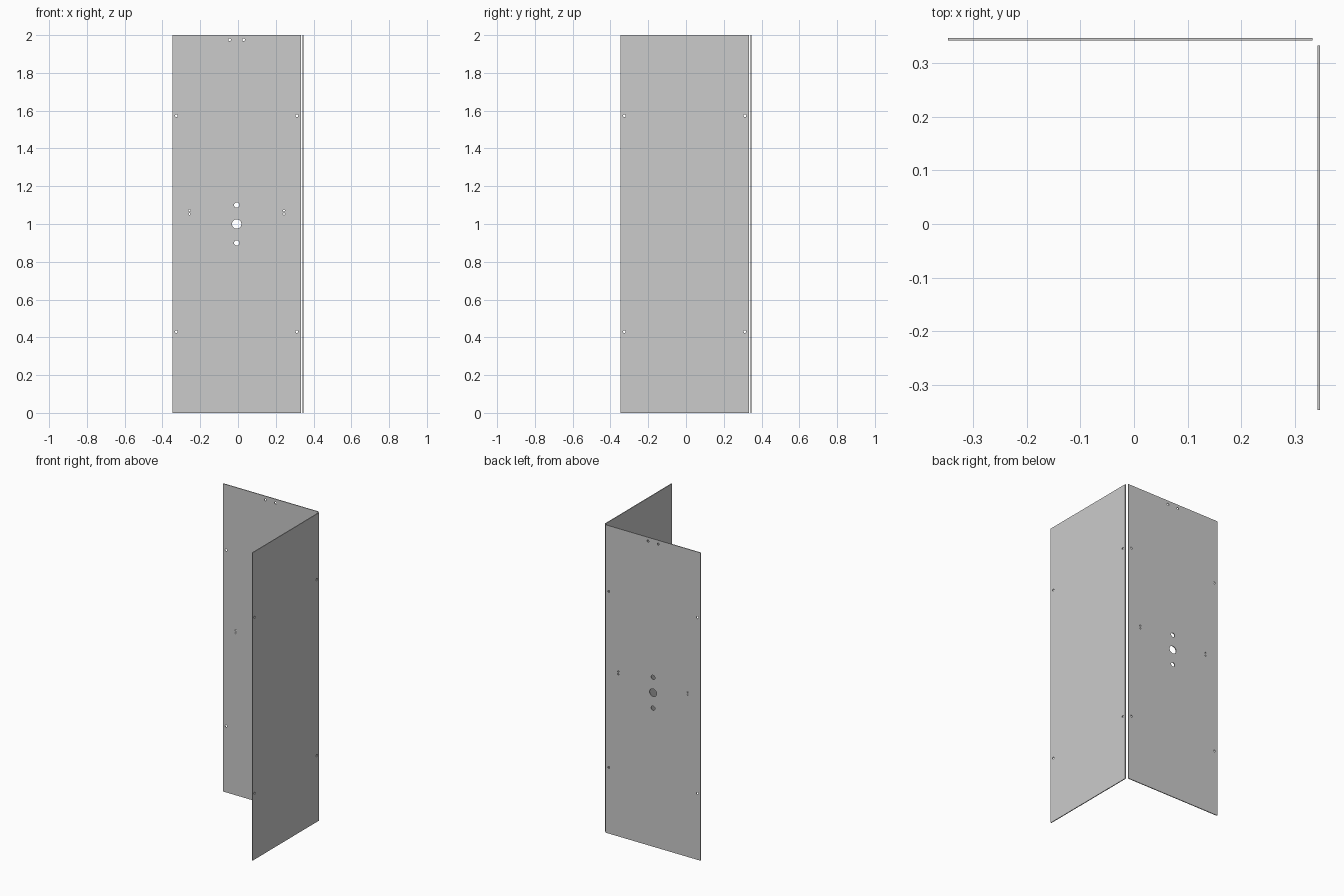
import bpy, bmesh
from math import pi, cos, sin

if "Cube" in bpy.data.objects:
    bpy.data.objects.remove(bpy.data.objects["Cube"])

HALF = 0.348      # half of the overall footprint
WIDTH = 0.682     # panel width
HEIGHT = 2.0
THICK = 0.0054
MID = -HALF + WIDTH / 2   # panel centre line


def circle(u, v, r, n=32):
    return [(u + r * cos(2 * pi * i / n), v + r * sin(2 * pi * i / n)) for i in range(n)]


def panel(name, holes, location, rotation):
    """Flat sheet with round through-holes, drawn as a filled 2D curve."""
    cu = bpy.data.curves.new(name + "_outline", 'CURVE')
    cu.dimensions = '2D'
    cu.fill_mode = 'BOTH'
    cu.extrude = THICK / 2
    u0, u1 = -HALF, -HALF + WIDTH
    loops = [[(u0, 0), (u1, 0), (u1, HEIGHT), (u0, HEIGHT)]] + [circle(*h) for h in holes]
    for pts in loops:
        s = cu.splines.new('POLY')
        s.points.add(len(pts) - 1)
        for p, (u, v) in zip(s.points, pts):
            p.co = (u, v, 0, 1)
        s.use_cyclic_u = True
    tmp = bpy.data.objects.new(name + "_outline", cu)
    bpy.context.collection.objects.link(tmp)
    deps = bpy.context.evaluated_depsgraph_get()
    me = bpy.data.meshes.new_from_object(tmp.evaluated_get(deps))
    bpy.data.objects.remove(tmp)
    # weld caps to walls
    bm = bmesh.new()
    bm.from_mesh(me)
    bmesh.ops.remove_doubles(bm, verts=bm.verts, dist=1e-5)
    bmesh.ops.recalc_face_normals(bm, faces=bm.faces)
    bm.to_mesh(me)
    bm.free()
    ob = bpy.data.objects.new(name, me)
    ob.location, ob.rotation_euler = location, rotation
    bpy.context.collection.objects.link(ob)
    bpy.ops.object.select_all(action='DESELECT')
    ob.select_set(True)
    bpy.context.view_layer.objects.active = ob
    bpy.ops.object.shade_smooth_by_angle(angle=pi / 6)
    return ob


# screw holes near the side edges, shared by both panels
edge_holes = [(MID + s * 0.319, z, 0.007) for s in (-1, 1) for z in (0.43, 1.573)]

# handle, lock and hanger holes in the back panel
fitting_holes = [(MID, 1.0, 0.025), (MID, 1.1, 0.014), (MID, 0.9, 0.014)]
for s in (-1, 1):
    fitting_holes.append((MID + s * 0.037, 1.975, 0.007))
    fitting_holes += [(MID + s * 0.25, z, 0.005) for z in (1.053, 1.071)]

offset = HALF - THICK / 2
panel("back_panel", edge_holes + fitting_holes, (0, offset, 0), (pi / 2, 0, 0))
panel("right_panel", edge_holes, (offset, 0, 0), (pi / 2, 0, pi / 2))
